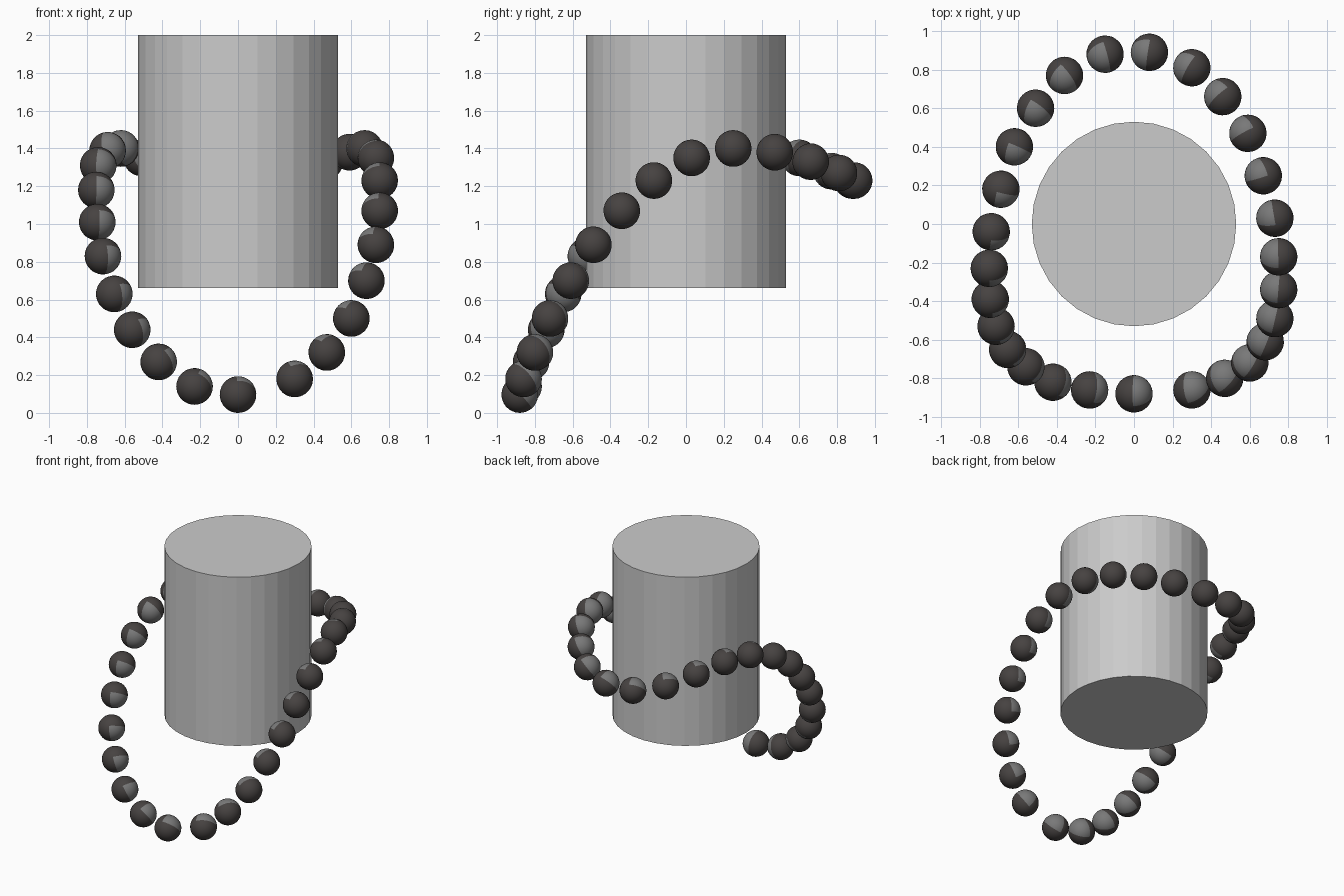
import bpy, bmesh
from mathutils import Matrix, Vector

if "Cube" in bpy.data.objects:
    bpy.data.objects.remove(bpy.data.objects["Cube"])


def material(name, rgb):
    m = bpy.data.materials.new(name)
    m.diffuse_color = (*rgb, 1)
    m.use_nodes = True
    m.node_tree.nodes["Principled BSDF"].inputs["Base Color"].default_value = m.diffuse_color
    return m


light_grey = material("light_grey", (0.60, 0.60, 0.60))
charcoal = material("charcoal", (0.062, 0.055, 0.053))
mid_grey = material("mid_grey", (0.19, 0.19, 0.19))


def finish(name, bm, mats):
    me = bpy.data.meshes.new(name)
    bm.to_mesh(me)
    bm.free()
    for m in mats:
        me.materials.append(m)
    ob = bpy.data.objects.new(name, me)
    bpy.context.collection.objects.link(ob)
    return ob


# Display cylinder, floating inside the bead loop
bm = bmesh.new()
bmesh.ops.create_cone(bm, cap_ends=True, segments=32, radius1=0.53, radius2=0.53,
                      depth=1.34, matrix=Matrix.Translation((0, 0, 1.33)))
finish("neck_cylinder", bm, [light_grey])

# Bead centres, counter-clockwise seen from above, starting at the front
BEADS = [Vector(p) for p in (
    (0, -.88, .097), (.30, -.86, .18), (.47, -.80, .32), (.60, -.72, .50),
    (.68, -.61, .70), (.73, -.49, .89), (.75, -.34, 1.07), (.75, -.17, 1.23),
    (.73, .03, 1.35), (.67, .25, 1.40), (.59, .47, 1.38), (.46, .66, 1.33),
    (.30, .81, 1.27), (.08, .89, 1.23), (-.15, .88, 1.23), (-.36, .77, 1.28),
    (-.51, .60, 1.35), (-.62, .40, 1.40), (-.69, .18, 1.39), (-.74, -.04, 1.31),
    (-.75, -.23, 1.18), (-.745, -.39, 1.01), (-.715, -.53, .83),
    (-.655, -.65, .63), (-.56, -.74, .44), (-.42, -.82, .27), (-.23, -.86, .14))]


def bead(i):
    """Dark sphere with a quarter wedge in grey, turned to follow the string."""
    p = BEADS[i]
    t = (BEADS[(i + 1) % len(BEADS)] - BEADS[i - 1]).normalized()
    u = Vector((-p.x, -p.y, 0)).normalized() + Vector((0, 0, abs(p.y)))
    u = (u - t * u.dot(t)).normalized()
    rot = Matrix((t, u, t.cross(u))).transposed().to_4x4()
    bm = bmesh.new()
    bmesh.ops.create_uvsphere(bm, u_segments=32, v_segments=16, radius=0.097)
    for f in bm.faces:
        c = f.calc_center_median()
        f.material_index = int(c.x > 0 and c.y > 0)
        f.smooth = True
    bmesh.ops.transform(bm, matrix=Matrix.Translation(p) @ rot, verts=bm.verts)
    finish(f"bead_{i + 1:02d}", bm, [charcoal, mid_grey])


for i in range(len(BEADS)):
    bead(i)
